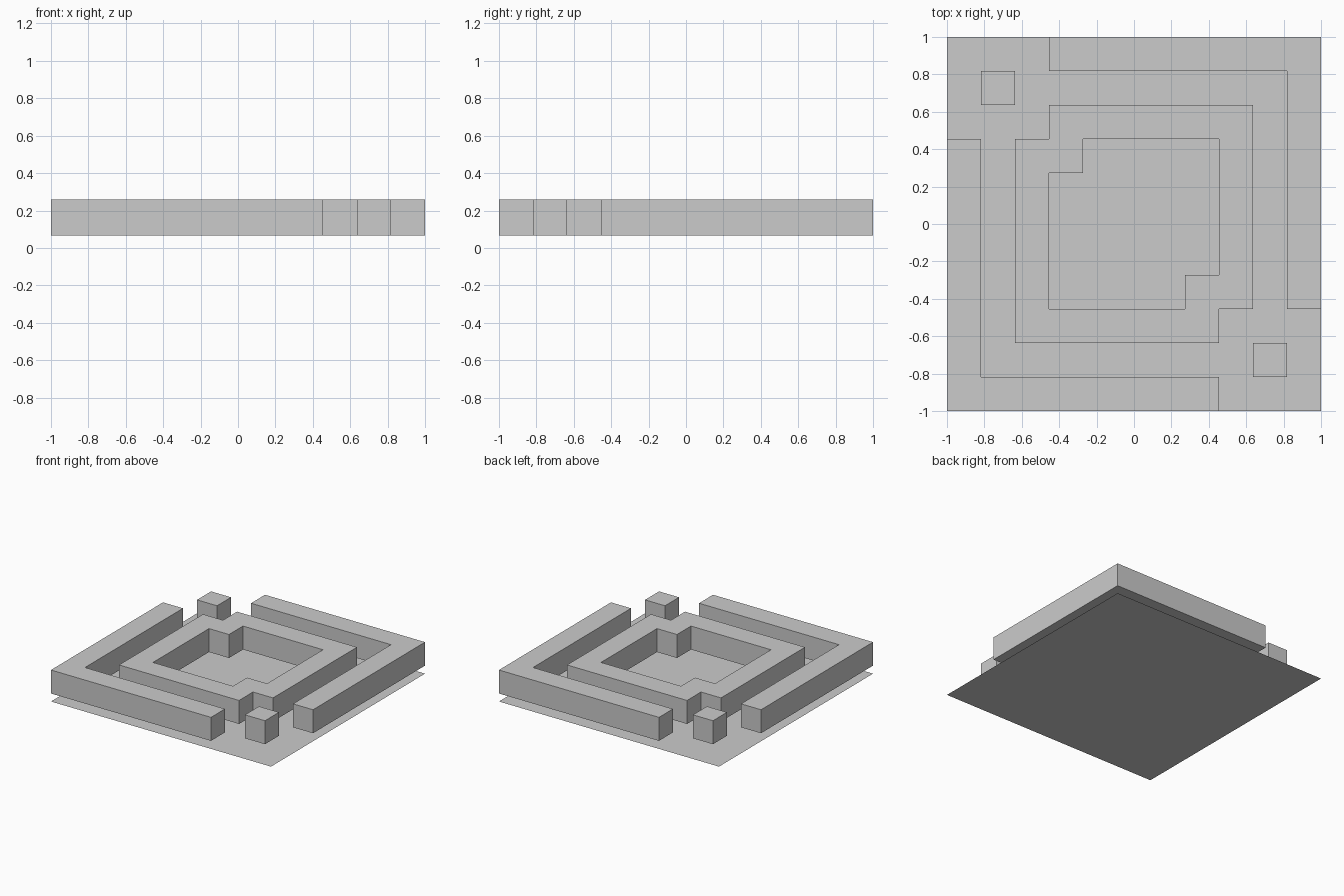
import bpy
import bmesh

if "Cube" in bpy.data.objects:
    bpy.data.objects.remove(bpy.data.objects["Cube"])

U = 2 / 11                # grid unit of the square pattern
Z0, Z1 = 0.066, 0.259     # underside and top of the raised blocks


def add_object(name, bm):
    bmesh.ops.recalc_face_normals(bm, faces=bm.faces)
    mesh = bpy.data.meshes.new(name)
    bm.to_mesh(mesh)
    bm.free()
    obj = bpy.data.objects.new(name, mesh)
    bpy.context.collection.objects.link(obj)
    return obj


def turn(points):
    """Rotate a plan outline half a turn about the centre."""
    return [(-x, -y) for x, y in points]


def block(name, outer, inner=None):
    """Extrude a plan outline (in grid units), optionally with a hole."""
    bm = bmesh.new()
    ring = [bm.verts.new((x * U, y * U, Z0)) for x, y in outer]
    if inner:
        hole = [bm.verts.new((x * U, y * U, Z0)) for x, y in inner]
        n = len(ring)
        faces = [bm.faces.new((ring[i], ring[(i + 1) % n], hole[(i + 1) % n], hole[i]))
                 for i in range(n)]
    else:
        faces = [bm.faces.new(ring)]
    geom = bmesh.ops.extrude_face_region(bm, geom=faces, use_keep_orig=True)["geom"]
    top = [g for g in geom if isinstance(g, bmesh.types.BMVert)]
    bmesh.ops.translate(bm, verts=top, vec=(0, 0, Z1 - Z0))
    # Merge the coplanar pieces into clean flat faces
    bmesh.ops.recalc_face_normals(bm, faces=bm.faces)
    return add_object(name, bm)


# Thin base sheet
bm = bmesh.new()
bmesh.ops.create_grid(bm, x_segments=1, y_segments=1, size=1)
add_object("base_sheet", bm)

# Outer L-shaped walls in opposite corners
wall = [(-2.5, 5.5), (5.5, 5.5), (5.5, -2.5), (4.5, -2.5), (4.5, 4.5), (-2.5, 4.5)]
block("outer_wall_back_right", wall)
block("outer_wall_front_left", turn(wall))

# Small cubes in the open corners
cube = [(-4.5, 3.5), (-3.5, 3.5), (-3.5, 4.5), (-4.5, 4.5)]
block("corner_cube_back_left", cube)
block("corner_cube_front_right", turn(cube))

# Inner closed ring with two notched corners
outer = [(-2.5, 3.5), (3.5, 3.5), (3.5, -2.5), (2.5, -2.5)]
inner = [(-1.5, 2.5), (2.5, 2.5), (2.5, -1.5), (1.5, -1.5)]
block("inner_ring", outer + turn(outer), inner + turn(inner))
